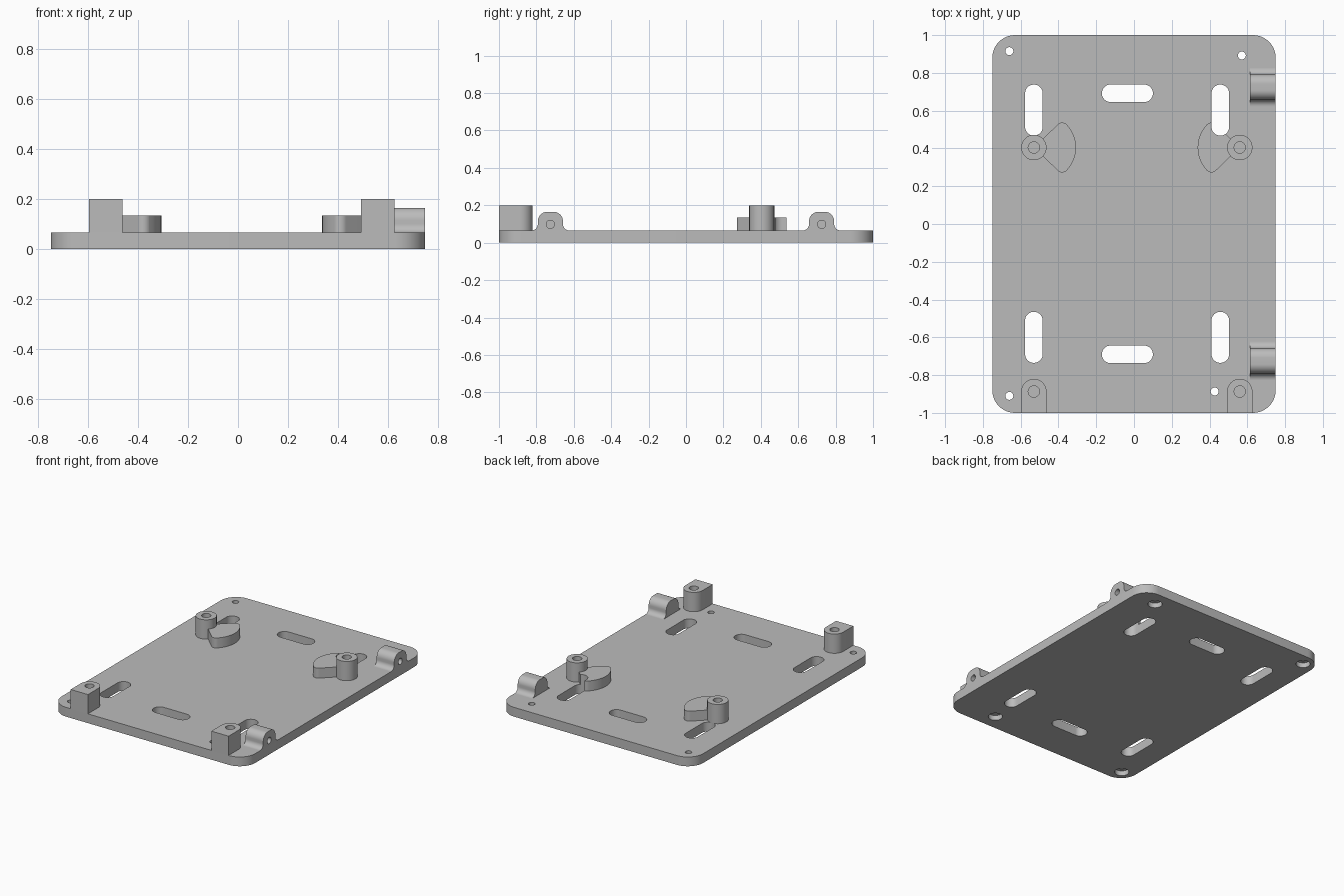
import bpy, bmesh
from math import cos, sin, radians

if "Cube" in bpy.data.objects:
    bpy.data.objects.remove(bpy.data.objects["Cube"])

grey = bpy.data.materials.new("plain grey")
grey.use_nodes = True
colour = (0.5, 0.5, 0.5, 1)
grey.diffuse_color = colour
grey.node_tree.nodes["Principled BSDF"].inputs["Base Color"].default_value = colour

TOP = 0.065       # plate thickness
POST_R = 0.067


def outline(*arcs):
    """Joins arcs (x, y, radius, start, end) into one closed outline."""
    pts = []
    for x, y, r, a, b in arcs:
        n = max(1, round(abs(b - a) / 7.5)) if r else 0
        for i in range(n + 1):
            t = radians(a + (b - a) * i / n) if n else 0
            p = (x + r * cos(t), y + r * sin(t))
            if all(abs(p[0] - q[0]) + abs(p[1] - q[1]) > 1e-5 for q in pts):
                pts.append(p)
    return pts


def circle(x, y, r):
    return outline((x, y, r, 0, 360))


def rounded(x, y, w, h, r):
    a, b = w / 2 - r, h / 2 - r
    return outline((x + a, y + b, r, 0, 90), (x - a, y + b, r, 90, 180),
                   (x - a, y - b, r, 180, 270), (x + a, y - b, r, 270, 360))


def prism(name, pts, low, high, along_x=False):
    """Extrudes an outline up z, or along x for a y-z outline."""
    bm = bmesh.new()
    face = bm.faces.new([bm.verts.new((u, v, low)) for u, v in pts])
    ext = bmesh.ops.extrude_face_region(bm, geom=[face])["geom"]
    for v in ext:
        if isinstance(v, bmesh.types.BMVert):
            v.co.z = high
    if along_x:
        for v in bm.verts:
            v.co = (v.co.z, v.co.x, v.co.y)
    bmesh.ops.recalc_face_normals(bm, faces=bm.faces)
    mesh = bpy.data.meshes.new(name)
    bm.to_mesh(mesh)
    bm.free()
    mesh.materials.append(grey)
    obj = bpy.data.objects.new(name, mesh)
    bpy.context.collection.objects.link(obj)
    return obj


def activate(obj):
    bpy.ops.object.select_all(action="DESELECT")
    obj.select_set(True)
    bpy.context.view_layer.objects.active = obj


def cut(obj, pts, low, high, along_x=False):
    cutter = prism("cutter", pts, low, high, along_x)
    cutter.hide_render = True
    mod = obj.modifiers.new("cut", "BOOLEAN")
    mod.operation, mod.solver, mod.object = "DIFFERENCE", "EXACT", cutter
    activate(obj)
    bpy.ops.object.modifier_apply(modifier=mod.name)
    bpy.data.objects.remove(cutter)


parts = []

# Base plate with slots
plate = prism("base_plate", rounded(0, 0, 1.5, 2, 0.12), 0, TOP)
parts.append(plate)
slots = [rounded(x, y, 0.093, 0.27, 0.046) for x in (-0.53, 0.457) for y in (-0.6, 0.603)]
slots += [rounded(-0.035, y, 0.27, 0.093, 0.046) for y in (-0.69, 0.692)]
for slot in slots:
    cut(plate, slot, -0.1, 0.3)

# Screw holes, counterbored from below
for x, y in ((-0.66, 0.915), (0.571, 0.892), (-0.66, -0.91), (0.427, -0.887)):
    cut(plate, circle(x, y, 0.021), -0.1, 0.3)
    cut(plate, circle(x, y, 0.046), -0.1, 0.035)

for side, x, s in (("right", -0.53, 1), ("left", 0.56, -1)):
    # Round rear post and flat-fronted front post, with blind screw holes
    rear = prism(f"rear_post_{side}", circle(x, 0.405, POST_R), TOP, 0.2)
    cut(rear, circle(x, 0.405, 0.03), 0.08, 0.3)
    front = prism(f"front_post_{side}", outline(
        (x, -0.887, POST_R, 0, 180), (x - POST_R, -1, 0, 0, 0), (x + POST_R, -1, 0, 0, 0)), TOP, 0.2)
    cut(front, circle(x, -0.887, 0.03), 0.08, 0.3)

    # Fan-shaped support facing the middle
    fan_shape = outline((0, 0, 0, 0, 0), (0.15, -0.099, 0.033, 225, 316),
                        (0.047, 0, 0.176, -44, 44), (0.15, 0.099, 0.033, 44, 135))
    fan = prism(f"fan_support_{side}", [(x + s * u, 0.405 + v) for u, v in fan_shape], TOP, 0.135)
    cut(fan, circle(x, 0.405, 0.062), 0, 0.3)
    if s < 0:
        cut(fan, slots[3], -0.1, 0.3)
    parts += [rear, front, fan]

# Filleted pivot lugs with blind pin holes on the left edge
for name, y in (("front_lug", -0.725), ("rear_lug", 0.725)):
    lug = prism(name, outline((y + 0.102, 0.1, 0.035, 270, 180), (y + 0.017, 0.115, 0.05, 0, 90),
                              (y - 0.017, 0.115, 0.05, 90, 180), (y - 0.102, 0.1, 0.035, 0, -90)),
                0.614, 0.75, True)
    cut(lug, circle(y, 0.098, 0.022), 0.65, 0.9, True)
    parts.append(lug)

for obj in parts:
    activate(obj)
    bpy.ops.object.shade_smooth_by_angle(angle=radians(30))
